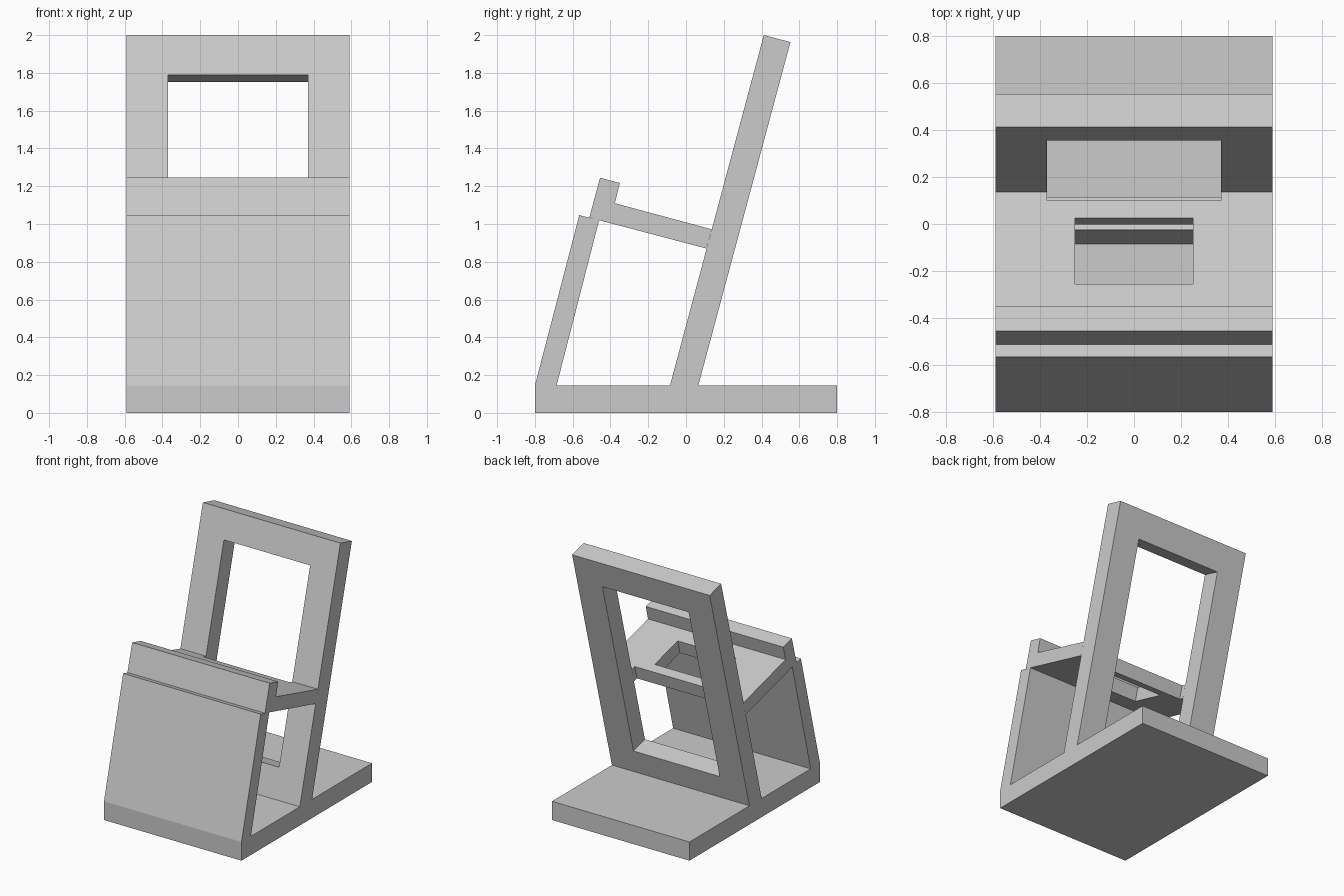
import bpy
import bmesh
from math import radians, sin, cos
from mathutils import Vector

cube = bpy.data.objects.get("Cube")
if cube:
    bpy.data.objects.remove(cube, do_unlink=True)

HALF_WIDTH = 0.59
BASE_TOP = 0.145
LEAN = radians(15)
up = Vector((sin(LEAN), cos(LEAN)))       # up along the leaning panels (y, z)
back = Vector((cos(LEAN), -sin(LEAN)))    # through the panels, towards the rear

grey = bpy.data.materials.new("plain grey")
grey.use_nodes = True
colour = (0.6, 0.6, 0.6, 1)
grey.diffuse_color = colour
grey.node_tree.nodes["Principled BSDF"].inputs["Base Color"].default_value = colour


def extrude_profile(name, profile, half_width=HALF_WIDTH):
    """Extrude a (y, z) side profile symmetrically across x."""
    bm = bmesh.new()
    face = bm.faces.new([bm.verts.new((-half_width, y, z)) for y, z in profile])
    grown = bmesh.ops.extrude_face_region(bm, geom=[face])["geom"]
    verts = [v for v in grown if isinstance(v, bmesh.types.BMVert)]
    bmesh.ops.translate(bm, verts=verts, vec=(2 * half_width, 0, 0))
    bmesh.ops.recalc_face_normals(bm, faces=bm.faces)
    mesh = bpy.data.meshes.new(name)
    bm.to_mesh(mesh)
    bm.free()
    mesh.materials.append(grey)
    obj = bpy.data.objects.new(name, mesh)
    bpy.context.collection.objects.link(obj)
    return obj


def slab(origin, along, across, a0, a1, c0, c1):
    """Rectangle profile laid out on two tilted axes."""
    return [origin + along * a + across * c
            for a, c in ((a0, c0), (a1, c0), (a1, c1), (a0, c1))]


def cut(target, cutter):
    mod = target.modifiers.new(cutter.name, 'BOOLEAN')
    mod.operation = 'DIFFERENCE'
    mod.solver = 'EXACT'
    mod.object = cutter
    cutter.hide_render = True
    cutter.hide_viewport = True
    cutter.display_type = 'WIRE'


# Flat foot
extrude_profile("base", [(-0.8, 0), (0.8, 0), (0.8, BASE_TOP), (-0.8, BASE_TOP)])

# Leaning front support
extrude_profile("front_panel", [(-0.8, BASE_TOP), (-0.685, BASE_TOP),
                                (-0.46, 1.02), (-0.565, 1.047)])

# Sloping shelf with its raised front lip
shelf = extrude_profile("shelf_with_lip", [
    (-0.512, 1.034), (-0.455, 1.245), (-0.35, 1.217), (-0.377, 1.11),
    (0.136, 0.972), (0.109, 0.87), (-0.46, 1.02)])

# Leaning back rest
back_rest = extrude_profile("back_rest", [(-0.085, BASE_TOP), (0.065, BASE_TOP),
                                          (0.553, 1.963), (0.412, 2.0)])

# Tall window through the back rest, notching the rear of the shelf
foot = Vector((-0.085, BASE_TOP))
window = extrude_profile("window_cutter",
                         slab(foot, up, back, 0.233, 1.703, -0.038, 0.25), 0.37)
cut(back_rest, window)
cut(shelf, window)

# Slot through the shelf
slot_front = Vector((-0.255, 1.077))
slot = extrude_profile("slot_cutter",
                       slab(slot_front, back, up, 0, 0.29, -0.2, 0.1), 0.25)
cut(shelf, slot)
